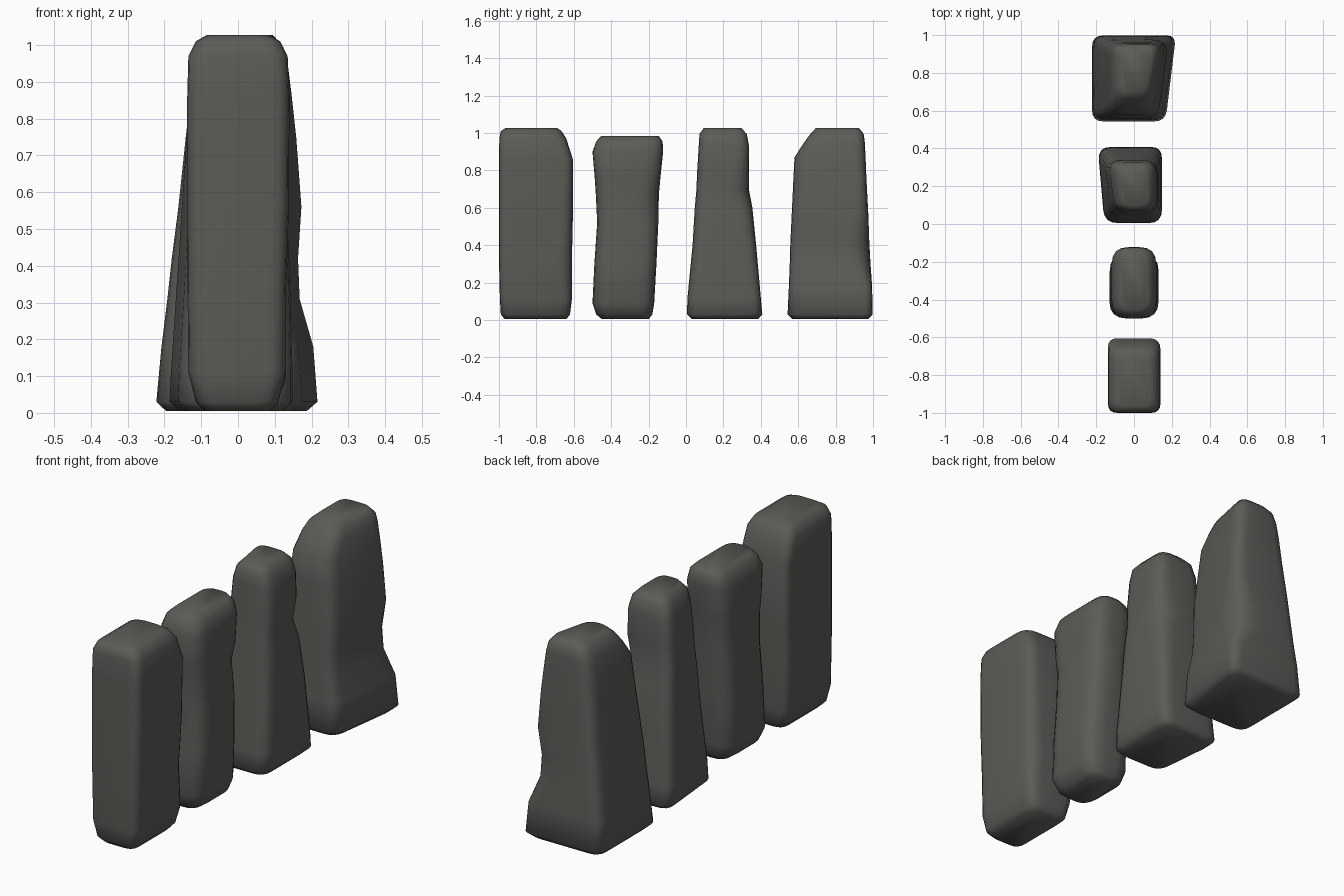
import bpy, bmesh

mat = bpy.data.materials.new("dark grey stone")
mat.diffuse_color = (0.105, 0.105, 0.096, 1)


def ring(level, skew_l, skew_r, seg=4):
    """Rounded four-sided section; the sides may splay toward the back."""
    z, x0, x1, y0, y1, r, rb = level
    c = [(x0 + skew_l, y0), (x1 - skew_r, y0), (x1, y1), (x0, y1)]
    radii = (r, r, rb, r)
    pts = []
    for i in range(4):
        p, a, b = c[i], c[i - 1], c[(i + 1) % 4]

        def toward(q):
            d = ((q[0] - p[0]) ** 2 + (q[1] - p[1]) ** 2) ** 0.5
            k = min(radii[i] / d, 0.46)
            return p[0] + (q[0] - p[0]) * k, p[1] + (q[1] - p[1]) * k

        s, e = toward(a), toward(b)
        for j in range(seg + 1):
            t = j / seg
            u = 1 - t
            pts.append(tuple(u * u * s[k] + 2 * u * t * p[k] + t * t * e[k]
                             for k in (0, 1)) + (z,))
    return pts


def stone(name, levels, skew_l=0.0, skew_r=0.0):
    bm = bmesh.new()
    rings = [[bm.verts.new(p) for p in ring(l, skew_l, skew_r)] for l in levels]
    n = len(rings[0])
    for lo, hi in zip(rings, rings[1:]):
        for i in range(n):
            j = (i + 1) % n
            bm.faces.new((lo[i], lo[j], hi[j], hi[i]))
    bm.faces.new(rings[0][::-1])
    bm.faces.new(rings[-1])
    for f in bm.faces:
        f.smooth = True
    bmesh.ops.recalc_face_normals(bm, faces=bm.faces)
    me = bpy.data.meshes.new(name)
    bm.to_mesh(me)
    bm.free()
    me.materials.append(mat)
    bpy.context.collection.objects.link(bpy.data.objects.new(name, me))


# Levels: z, x min, x max, y min, y max, corner radius, back right radius
stone("front_stone", [
    (0.005, -0.09, 0.09, -0.97, -0.64, 0.05, 0.06),
    (0.03, -0.115, 0.11, -0.99, -0.62, 0.05, 0.06),
    (0.11, -0.135, 0.13, -0.995, -0.61, 0.05, 0.06),
    (0.32, -0.137, 0.13, -1.0, -0.61, 0.05, 0.08),
    (0.55, -0.138, 0.138, -1.0, -0.605, 0.05, 0.07),
    (0.86, -0.138, 0.14, -1.0, -0.605, 0.05, 0.06),
    (0.97, -0.135, 0.135, -0.998, -0.64, 0.05, 0.07),
    (1.01, -0.115, 0.115, -0.99, -0.665, 0.05, 0.07),
    (1.027, -0.085, 0.085, -0.965, -0.69, 0.05, 0.06)])

stone("second_stone", [
    (0.005, -0.07, 0.07, -0.45, -0.2, 0.06, 0.06),
    (0.03, -0.105, 0.105, -0.48, -0.18, 0.08, 0.08),
    (0.09, -0.13, 0.13, -0.5, -0.17, 0.09, 0.09),
    (0.3, -0.128, 0.13, -0.49, -0.158, 0.09, 0.09),
    (0.52, -0.12, 0.125, -0.475, -0.148, 0.09, 0.1),
    (0.67, -0.115, 0.115, -0.482, -0.145, 0.09, 0.13),
    (0.76, -0.12, 0.12, -0.488, -0.137, 0.09, 0.09),
    (0.9, -0.118, 0.118, -0.5, -0.122, 0.09, 0.09),
    (0.955, -0.1, 0.1, -0.48, -0.125, 0.08, 0.08),
    (0.983, -0.07, 0.07, -0.455, -0.145, 0.06, 0.06)])

stone("third_stone", [
    (0.005, -0.165, 0.12, 0.03, 0.385, 0.06, 0.06),
    (0.03, -0.192, 0.148, 0.005, 0.408, 0.07, 0.06),
    (0.12, -0.188, 0.148, 0.008, 0.4, 0.07, 0.06),
    (0.4, -0.17, 0.14, 0.035, 0.375, 0.07, 0.07),
    (0.6, -0.158, 0.13, 0.047, 0.355, 0.07, 0.09),
    (0.69, -0.152, 0.122, 0.055, 0.338, 0.07, 0.12),
    (0.8, -0.145, 0.125, 0.06, 0.338, 0.07, 0.08),
    (0.93, -0.137, 0.118, 0.068, 0.337, 0.07, 0.07),
    (0.995, -0.115, 0.1, 0.072, 0.325, 0.06, 0.06),
    (1.027, -0.085, 0.07, 0.095, 0.295, 0.05, 0.05)], skew_l=0.035)

stone("back_stone", [
    (0.005, -0.195, 0.195, 0.57, 0.975, 0.06, 0.06),
    (0.03, -0.222, 0.222, 0.543, 0.998, 0.06, 0.05),
    (0.18, -0.208, 0.212, 0.55, 0.995, 0.06, 0.06),
    (0.31, -0.192, 0.184, 0.555, 0.986, 0.06, 0.13),
    (0.42, -0.18, 0.18, 0.558, 0.98, 0.06, 0.13),
    (0.56, -0.162, 0.183, 0.565, 0.975, 0.06, 0.08),
    (0.75, -0.142, 0.168, 0.574, 0.965, 0.07, 0.07),
    (0.87, -0.128, 0.155, 0.58, 0.96, 0.07, 0.07),
    (0.95, -0.115, 0.146, 0.632, 0.956, 0.07, 0.07),
    (0.995, -0.095, 0.133, 0.665, 0.95, 0.06, 0.06),
    (1.027, -0.06, 0.105, 0.695, 0.925, 0.05, 0.05)], skew_r=0.055)
